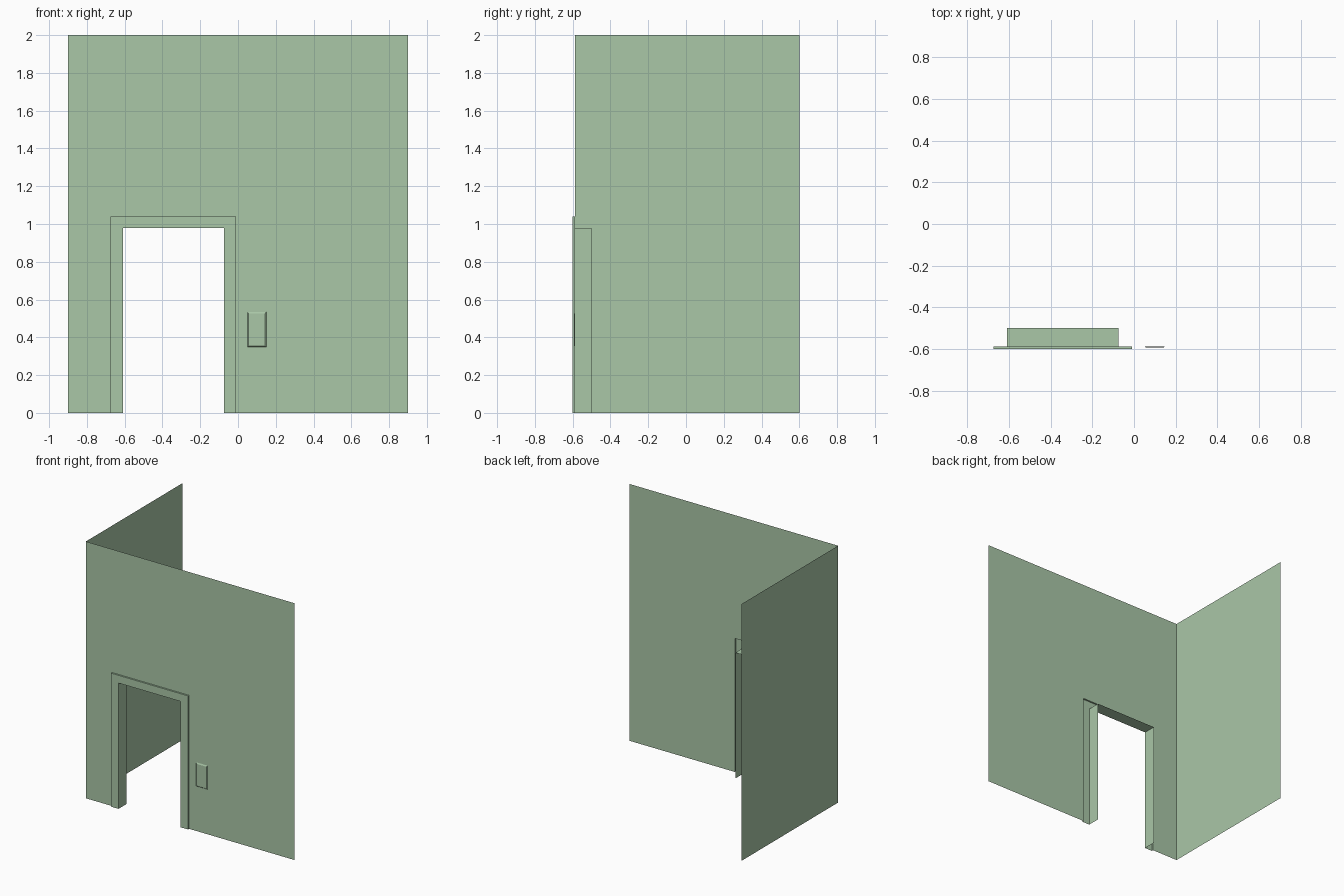
import bpy

if "Cube" in bpy.data.objects:
    bpy.data.objects.remove(bpy.data.objects["Cube"])

WALL_Y = -0.587   # plane of the front wall
FRONT_Y = -0.60   # face of the door trim
BACK_Y = -0.50    # inner end of the door reveal

green = bpy.data.materials.new("green_paint")
green.diffuse_color = (0.40, 0.57, 0.39, 1.0)
green.use_nodes = True
green.node_tree.nodes["Principled BSDF"].inputs["Base Color"].default_value = green.diffuse_color


def add_mesh(name, verts, faces):
    me = bpy.data.meshes.new(name)
    me.from_pydata(verts, [], faces)
    me.materials.append(green)
    ob = bpy.data.objects.new(name, me)
    bpy.context.collection.objects.link(ob)
    return ob


def loft(name, rings, closed=False, cap=False):
    """Skin a list of equal-length point rings, given from back to front."""
    n = len(rings[0])
    faces = []
    for r in range(len(rings) - 1):
        for i in range(n if closed else n - 1):
            j = (i + 1) % n
            a, b = r * n, (r + 1) * n
            faces.append((a + i, a + j, b + j, b + i))
    if cap:
        faces.append(tuple(range((len(rings) - 1) * n, len(rings) * n)))
    return add_mesh(name, [p for ring in rings for p in ring], faces)


def arch(x0, x1, z, y):
    # right foot -> top -> left foot
    return [(x1, y, 0), (x1, y, z), (x0, y, z), (x0, y, 0)]


def rect(x0, x1, z0, z1, y):
    return [(x0, y, z0), (x1, y, z0), (x1, y, z1), (x0, y, z1)]


outer = (-0.675, -0.01, 1.04)   # outside of the door trim
inner = (-0.61, -0.075, 0.98)   # clear door opening

# Front wall sheet, open where the door trim sits
loft("front_wall", [arch(-0.9, 0.9, 2.0, WALL_Y), arch(*outer, WALL_Y)])

# Side wall sheet on the left
add_mesh("side_wall",
         [(-0.9, 0.6, 0), (-0.9, WALL_Y, 0), (-0.9, WALL_Y, 2), (-0.9, 0.6, 2)],
         [(0, 1, 2, 3)])

# Door trim and reveal: outer edge, face, then the deep inner lining
loft("door_frame", [arch(*outer, WALL_Y), arch(*outer, FRONT_Y),
                    arch(*inner, FRONT_Y), arch(*inner, BACK_Y)])

# Small bevelled plate beside the door
loft("wall_plate", [rect(0.05, 0.15, 0.35, 0.535, WALL_Y),
                    rect(0.056, 0.144, 0.355, 0.526, WALL_Y - 0.005)],
     closed=True, cap=True)
